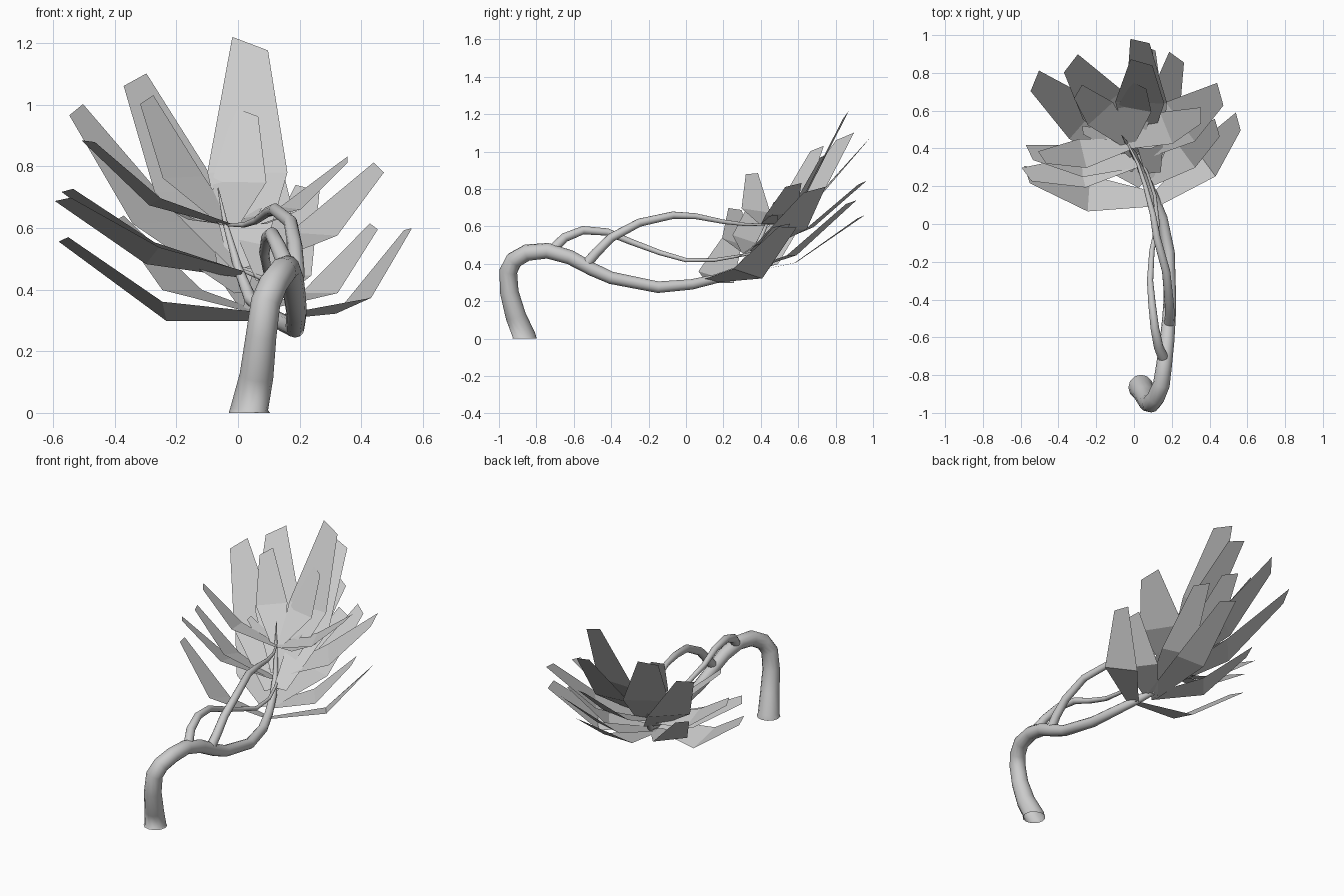
import bpy
from mathutils import Vector

cube = bpy.data.objects.get("Cube")
if cube:
    bpy.data.objects.remove(cube, do_unlink=True)

# Single pale grey material
grey = bpy.data.materials.new("pale_grey")
grey.use_nodes = True
colour = (0.6, 0.6, 0.6, 1)
grey.diffuse_color = colour
grey.node_tree.nodes["Principled BSDF"].inputs["Base Color"].default_value = colour


def tube(name, points, radii):
    """Smooth tapering open stem; radii are spread evenly along the points."""
    curve = bpy.data.curves.new(name, "CURVE")
    curve.dimensions = "3D"
    curve.bevel_depth = 1
    curve.bevel_resolution = 4
    spline = curve.splines.new("POLY")
    spline.points.add(len(points) - 1)
    for i, (point, co) in enumerate(zip(spline.points, points)):
        place = i / (len(points) - 1) * (len(radii) - 1)
        low = min(int(place), len(radii) - 2)
        blend = place - low
        point.co = (*co, 1)
        point.radius = radii[low] * (1 - blend) + radii[low + 1] * blend
    stem = bpy.data.objects.new(name, curve)
    bpy.context.collection.objects.link(stem)
    bpy.ops.object.select_all(action="DESELECT")
    stem.select_set(True)
    bpy.context.view_layer.objects.active = stem
    bpy.ops.object.convert(target="MESH")
    stem = bpy.context.object
    stem.data.materials.clear()
    stem.data.materials.append(grey)
    bpy.ops.object.shade_smooth()


def leaf(name, base, tip, width, sag, tilt):
    """Flat blade: narrow base, broad bent middle, cut-off tip."""
    base, tip = Vector(base), Vector(tip)
    along = (tip - base).normalized()
    side = along.cross(Vector((0, tilt, 1))).normalized()
    under = along.cross(side).normalized()
    if under.z > 0:
        under.negate()
    middle = base.lerp(tip, 0.45) + under * sag
    rows = [(base, 0.38), (middle, 1), (tip, 0.45)]
    verts = []
    for centre, scale in rows:
        half = side * width * scale / 2
        verts += [centre - half, centre + half]
    # Skew the cut end, shortening the outer corner
    outer = -2 if tip.x < -0.1 else -1
    verts[outer] -= along * width * 0.2
    mesh = bpy.data.meshes.new(name)
    mesh.from_pydata(verts, [], [(0, 1, 3, 2), (2, 3, 5, 4)])
    mesh.materials.append(grey)
    blade = bpy.data.objects.new(name, mesh)
    bpy.context.collection.objects.link(blade)


def rosette(name, base, width, sag, tilt, tips):
    for number, tip in enumerate(tips, 1):
        leaf(f"{name}_leaf_{number}", base, tip, width, sag, tilt)


# Main stem, hooking over and rising through the leaf clusters to a point
tube("main_stem", [
    (.037, -.865, 0), (.037, -.865, .015), (.06, -.91, .12), (.075, -.945, .25),
    (.09, -.95, .36), (.115, -.92, .42), (.145, -.85, .46), (.16, -.74, .47),
    (.175, -.62, .435), (.185, -.5, .37), (.19, -.4, .325), (.185, -.15, .275),
    (.15, .03, .29), (.1, .16, .32), (.04, .29, .37), (0, .37, .47),
    (-.04, .43, .61), (-.065, .47, .73),
], [.067, .05, .046, .037, .03, .02, .002])

# Side branches leaving the main stem
tube("lower_branch", [
    (.16, -.72, .47), (.13, -.65, .54), (.11, -.55, .58), (.095, -.42, .57),
    (.085, -.3, .52), (.095, -.14, .46), (.125, 0, .42), (.11, .15, .42),
    (.07, .27, .44), (.02, .37, .46),
], [.028, .022, .015, .01, .006])
tube("upper_branch", [
    (.185, -.54, .39), (.19, -.48, .46), (.185, -.4, .54), (.17, -.25, .62),
    (.12, -.07, .66), (.1, .05, .655), (.06, .2, .625), (.02, .32, .61),
    (-.03, .42, .61),
], [.028, .024, .02, .012, .005])

# Broad leaves of the bottom cluster
rosette("bottom_front", (.12, .13, .31), .2, .11, .33, [
    (-.585, .265, .57), (.565, .555, .605),
])
rosette("bottom_back", (.05, .22, .33), .2, .08, 0, [
    (.455, .52, .615), (.23, .9, .74), (.07, .955, .66), (-.4, .6, .64),
])

# Tallest leaves, from the middle cluster
rosette("middle_tall", (.02, .38, .47), .26, .05, -.05, [
    (.04, .87, 1.22), (-.345, .865, 1.1), (.475, .7, .81),
])
rosette("middle_left", (.02, .31, .39), .25, .06, -.05, [(-.54, .77, 1)])
rosette("middle_back", (.1, .27, .43), .22, .06, 0, [(.03, .985, 1.07)])
rosette("middle_low", (-.03, .38, .47), .2, .05, 0, [(.06, .96, .845)])
rosette("middle_side", (.01, .33, .45), .18, .06, .33, [
    (-.585, .26, .7), (-.57, .38, .73),
])

# Shorter leaves of the top cluster
rosette("top_back", (-.03, .43, .61), .18, .05, -.05, [
    (-.305, .71, 1.03), (.03, .745, .99), (.37, .58, .83),
])
rosette("top_side", (-.03, .42, .61), .16, .06, .15, [(-.5, .35, .89)])

# Small young leaves around the growing point
rosette("young", (-.03, .42, .61), .09, .02, 0, [
    (.07, .56, .67), (.21, .47, .66), (-.28, .5, .69),
])
